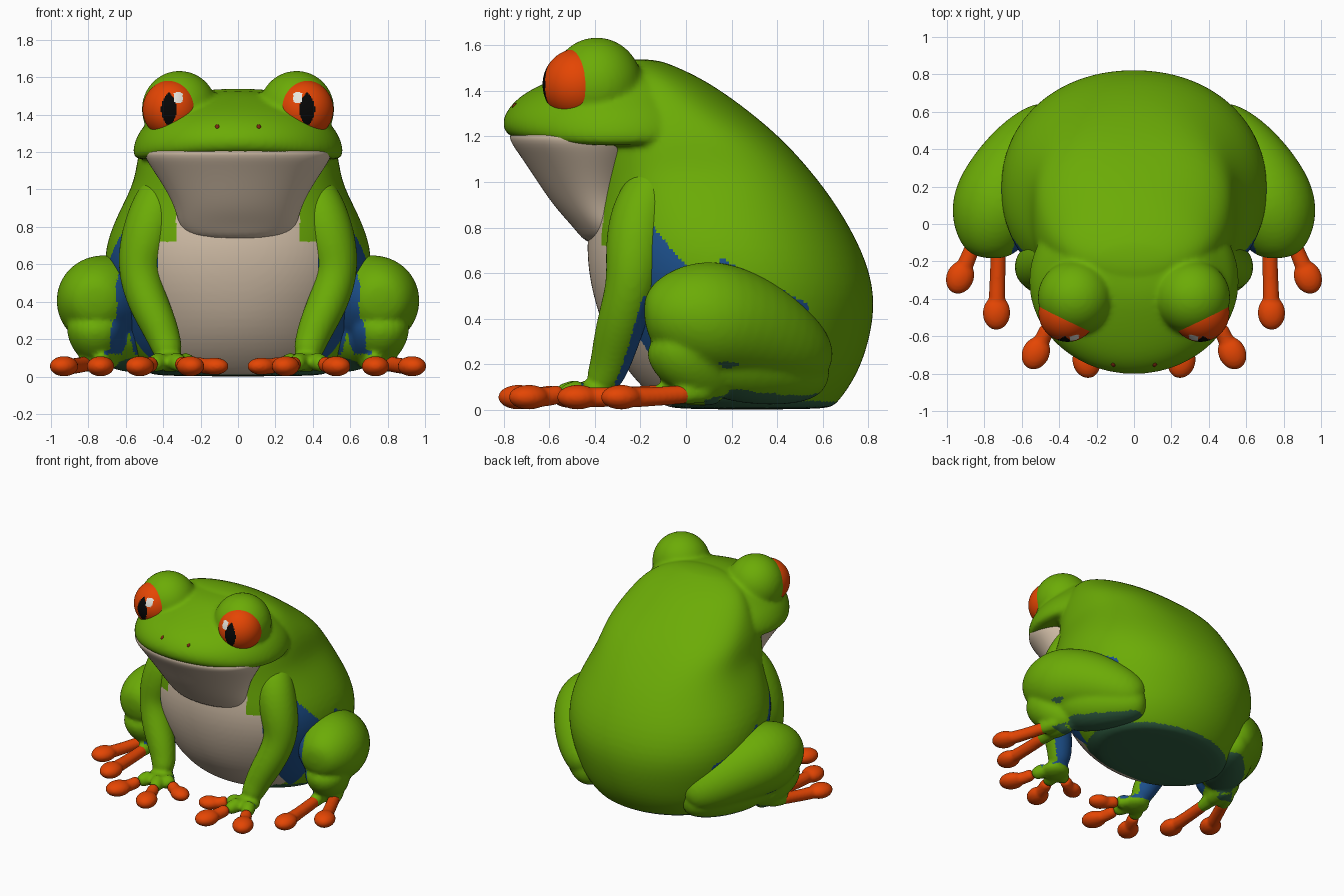
import bpy, bmesh, math
from mathutils import Vector, Matrix

if "Cube" in bpy.data.objects:
    bpy.data.objects.remove(bpy.data.objects["Cube"])


def material(name, r, g, b):
    m = bpy.data.materials.new(name)
    m.use_nodes = True
    m.diffuse_color = (r, g, b, 1)
    m.node_tree.nodes["Principled BSDF"].inputs["Base Color"].default_value = (r, g, b, 1)
    return m


GREEN = material("leaf_green", .148, .41, .002)
CREAM = material("belly_cream", .66, .53, .4)
BLUE = material("flank_blue", .012, .08, .26)
UNDER = material("underside_teal", .03, .115, .055)
ORANGE = material("toe_orange", .78, .06, .001)
BLACK = material("pupil_black", .002, .002, .002)
WHITE = material("glint_white", .8, .78, .72)
MAROON = material("nostril_maroon", .2, .02, .005)


def loft(bm, rings):
    """Skin a list of equal-length point rings and cap both ends."""
    loops = [[bm.verts.new(p) for p in ring] for ring in rings]
    n = len(loops[0])
    for a, b in zip(loops, loops[1:]):
        for i in range(n):
            bm.faces.new((a[i], a[(i + 1) % n], b[(i + 1) % n], b[i]))
    bm.faces.new(loops[0][::-1])
    bm.faces.new(loops[-1])
    return [v for ring in loops for v in ring]


def stack(bm, slices, n=32):
    """Horizontal ovals: height, front y, back y, half width, optional squareness."""
    rings = []
    for z, front, back, hw, *square in slices:
        cy, ry = (front + back) / 2, (back - front) / 2
        e = square[0] if square else 1
        ring = []
        for i in range(n):
            c, s = math.cos(2 * math.pi * i / n), math.sin(2 * math.pi * i / n)
            ring.append((hw * math.copysign(abs(c) ** e, c), cy + ry * math.copysign(abs(s) ** e, s), z))
        rings.append(ring)
    return loft(bm, rings)


def tube(bm, path, n=16):
    """Round tube through points given as x, y, z, radius."""
    pts = [Vector(p[:3]) for p in path]
    rings = []
    for i, p in enumerate(pts):
        t = (pts[min(i + 1, len(pts) - 1)] - pts[max(i - 1, 0)]).normalized()
        u = t.cross(Vector((1, 0, 0))).normalized()
        v = t.cross(u)
        angles = [2 * math.pi * k / n for k in range(n)]
        rings.append([p + path[i][3] * (u * math.cos(a) + v * math.sin(a)) for a in angles])
    loft(bm, rings)


def ball(bm, centre, size, turn=0, u=32, v=20):
    m = Matrix.Translation(centre) @ Matrix.Rotation(turn, 4, 'Z') @ Matrix.Diagonal((*size, 1))
    bmesh.ops.create_uvsphere(bm, u_segments=u, v_segments=v, radius=1, matrix=m)


def finish(name, bm, mats, rule=None, voxel=0, subdiv=0, smooth=4, mirror=False):
    """Make the object, bake its modifiers, then colour faces by rule."""
    bmesh.ops.recalc_face_normals(bm, faces=bm.faces)
    me = bpy.data.meshes.new(name)
    bm.to_mesh(me)
    bm.free()
    ob = bpy.data.objects.new(name, me)
    bpy.context.scene.collection.objects.link(ob)
    if subdiv:
        ob.modifiers.new("round", 'SUBSURF').levels = subdiv
    if voxel:
        mod = ob.modifiers.new("merge", 'REMESH')
        mod.mode, mod.voxel_size = 'VOXEL', voxel
        mod = ob.modifiers.new("soften", 'SMOOTH')
        mod.factor, mod.iterations = .5, smooth
    if ob.modifiers:
        dg = bpy.context.evaluated_depsgraph_get()
        ob.data = bpy.data.meshes.new_from_object(ob.evaluated_get(dg))
        ob.modifiers.clear()
    me = ob.data
    me.name = name
    me.materials.clear()
    for m in mats:
        me.materials.append(m)
    for f in me.polygons:
        f.material_index = mats.index(rule(f.center, f.normal)) if rule else 0
    me.shade_smooth()
    if mirror:
        ob.modifiers.new("mirror", 'MIRROR').use_mirror_merge = False


# Body, upper head and eye sockets merged into one skin
bm = bmesh.new()
stack(bm, [(0, -.06, .63, .44), (.02, -.11, .66, .5), (.14, -.24, .75, .6), (.3, -.345, .81, .66),
           (.5, -.415, .84, .715, .94), (.7, -.445, .78, .72, .94), (.9, -.42, .665, .63, .9),
           (1.05, -.4, .55, .55, .75), (1.2, -.39, .415, .54, .75), (1.35, -.36, .23, .47),
           (1.45, -.32, .08, .39), (1.51, -.3, -.05, .28), (1.54, -.27, -.13, .14)])
head = stack(bm, [(1.17, -.74, .12, .52), (1.185, -.79, .18, .555), (1.23, -.81, .2, .57),
                  (1.3, -.8, .18, .54), (1.37, -.745, .12, .48), (1.43, -.64, .08, .42),
                  (1.49, -.49, 0, .33), (1.53, -.36, -.1, .18)])
for v in head:
    if v.co.z < 1.25:
        v.co.z += .02 - .13 * v.co.x ** 2
for s in (-1, 1):
    ball(bm, (s * .313, -.392, 1.43), (.203, .2, .205))


def body_colour(c, n):
    x, y, z = abs(c.x), c.y, c.z
    if n.z < -.7 and y > -.06 and z < .1:
        return UNDER
    if z < 1.05 and y < -.04 and x < (.43 if z < .72 else .33):
        return CREAM
    if x > .43 and y < .02 and z < min(.87, .63 - 1.2 * y):
        return BLUE
    if x > .4 and .15 < y < .54 and abs(z - (.63 - .53 * (y - .18))) < .022:
        return BLUE
    return GREEN


finish("body", bm, [GREEN, CREAM, BLUE, UNDER], body_colour, voxel=.014, subdiv=2, smooth=7)

# Lower jaw and throat
bm = bmesh.new()
stack(bm, [(1.24, -.75, -.15, .47), (1.2, -.79, -.15, .515), (1.13, -.74, -.16, .475),
           (1.05, -.685, -.18, .42), (.95, -.62, -.2, .36), (.87, -.56, -.2, .33),
           (.79, -.485, -.2, .31), (.72, -.435, -.2, .24)])
finish("throat", bm, [CREAM], subdiv=2)

# Eyes: orange globe with slit pupil and a glint
EYE = Vector((.355, -.475, 1.428))
bm = bmesh.new()
ball(bm, EYE, (.155, .155, .158), u=144, v=100)


def eye_colour(c, n):
    if c.y > EYE.y:
        return ORANGE
    if ((c.x - .32) / .025) ** 4 + ((c.z - 1.492) / .028) ** 4 < 1:
        return WHITE
    if abs(c.x - .37) / .042 + ((c.z - 1.428) / .095) ** 2 < 1:
        return BLACK
    return ORANGE


finish("eyes", bm, [ORANGE, BLACK, WHITE], eye_colour, mirror=True)

# Nostrils
bm = bmesh.new()
ball(bm, (.11, -.742, 1.33), (.016, .022, .018), u=12, v=8)
finish("nostrils", bm, [MAROON], mirror=True)

# Digits: base point, tip point and tip size
fingers = [((.41, -.45), (.525, -.69), 1), ((.34, -.46), (.255, -.735), 1), ((.31, -.43), (.125, -.52), .85)]
toes = [((.76, .12), (.93, -.285), 1), ((.72, .04), (.735, -.475), 1)]


def between(a, b, t):
    return [a[k] + (b[k] - a[k]) * t for k in (0, 1)]


def webbing(bm, digits, reach):
    """Green root of each digit."""
    for a, b, s in digits:
        tube(bm, [(*a, .085, .055), (*between(a, b, reach / 2), .075, .05), (*between(a, b, reach), .06, .04)])


def digits(name, items, start):
    bm = bmesh.new()
    for a, b, s in items:
        tube(bm, [(*between(a, b, start), .075, .046), (*between(a, b, .6), .058, .041),
                  (*between(a, b, .8), .054, .045), (*b, .055, .048)])
        ball(bm, (*b, .055), (.074 * s, .092 * s, .054 * s), math.atan2(b[1] - a[1], b[0] - a[0]) + math.pi / 2)
    finish(name, bm, [ORANGE], voxel=.011, subdiv=1, smooth=2, mirror=True)


# Arms with palms
bm = bmesh.new()
tube(bm, [(.36, -.06, 1.1, .06), (.4, -.13, 1.0, .125), (.455, -.2, .85, .145), (.51, -.225, .68, .135),
          (.53, -.235, .55, .115), (.485, -.28, .4, .11), (.42, -.315, .27, .1),
          (.38, -.345, .16, .085), (.365, -.39, .09, .07)])
ball(bm, (.36, -.42, .075), (.1, .1, .05))
webbing(bm, fingers, .42)


def arm_colour(c, n):
    return BLUE if .08 < c.z < .5 and n.y > .45 or .5 < c.z < .74 and n.x < -.7 and n.y > -.2 else GREEN


finish("arms", bm, [GREEN, BLUE], arm_colour, voxel=.014, subdiv=2, smooth=4, mirror=True)
digits("fingers", fingers, .36)

# Folded hind legs with feet
bm = bmesh.new()
tube(bm, [(.4, .6, .18, .1), (.5, .49, .25, .18), (.615, .32, .345, .235), (.72, .12, .405, .265),
          (.755, 0, .415, .235), (.768, -.11, .41, .175), (.772, -.185, .4, .09)])
tube(bm, [(.72, 0, .3, .13), (.66, .15, .24, .2), (.56, .35, .2, .19), (.45, .52, .16, .14), (.38, .6, .15, .08)])
tube(bm, [(.77, -.07, .36, .14), (.765, -.02, .25, .165), (.74, .06, .17, .14), (.71, .14, .1, .09),
          (.7, .17, .06, .04)])
tube(bm, [(.7, .17, .075, .06), (.72, .06, .085, .07), (.73, -.06, .08, .06)])
webbing(bm, toes, .42)


def leg_colour(c, n):
    if n.z < -.75 and c.y > .08:
        return UNDER
    if n.x < -.5 and c.y < .2 and c.z > .12:
        return BLUE
    return GREEN


finish("hind_legs", bm, [GREEN, BLUE, UNDER], leg_colour, voxel=.015, subdiv=2, smooth=4, mirror=True)
digits("toes", toes, .08)
